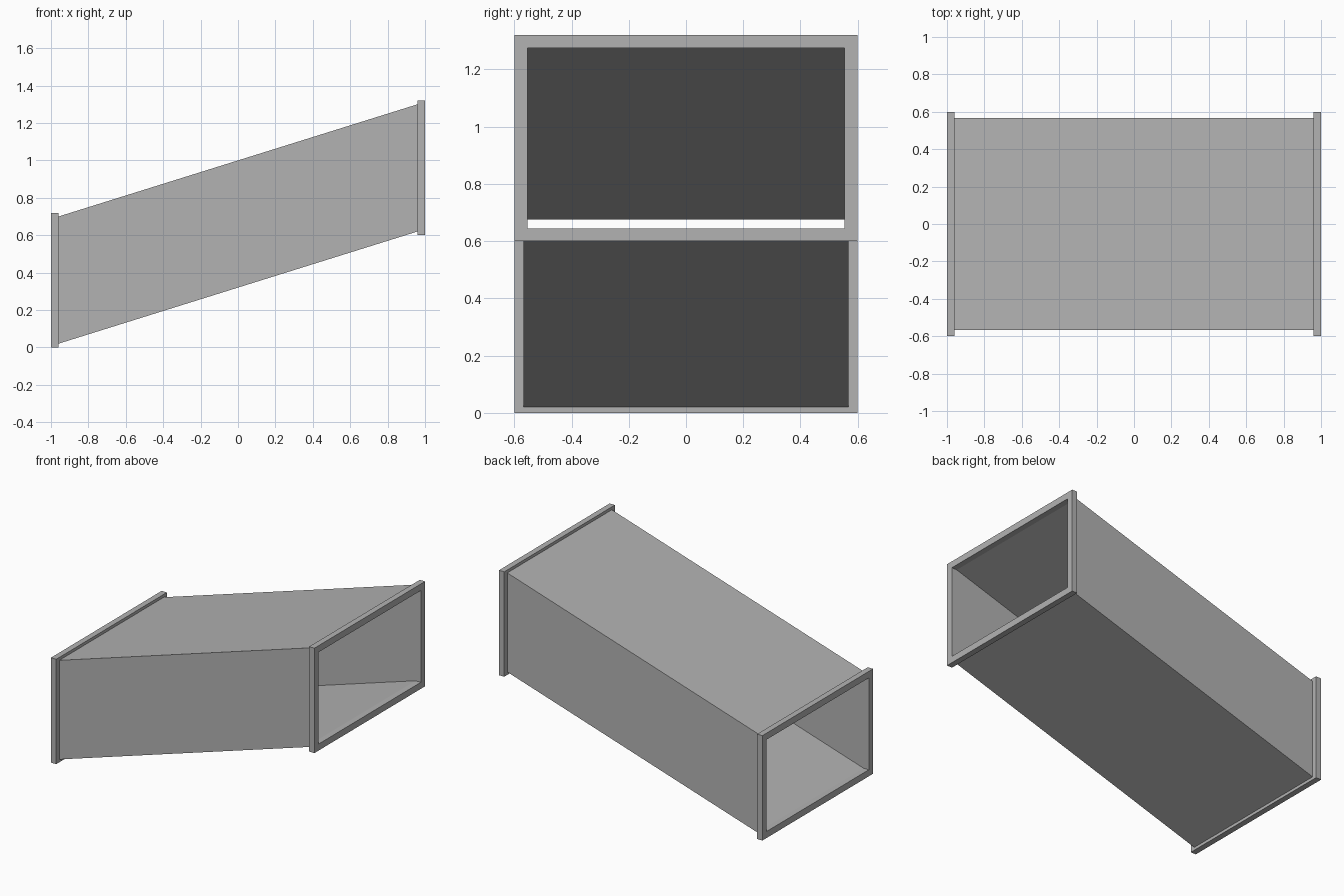
import bpy

default = bpy.data.objects.get("Cube")
if default:
    bpy.data.objects.remove(default, do_unlink=True)

# Bare sheet metal
metal = bpy.data.materials.new("sheet_metal_grey")
metal.use_nodes = True
grey = (0.45, 0.45, 0.45, 1)
metal.diffuse_color = grey
metal.node_tree.nodes["Principled BSDF"].inputs["Base Color"].default_value = grey

RISE = 0.6          # height gained from one end to the other
END = 0.96          # inner face of each flange
LOW, HIGH = 0.36, 0.36 + RISE   # opening centre heights
HOLE = (0.554, 0.315)           # half width and half height of the opening


def ring(x, z, half):
    """Rectangular loop across the duct."""
    w, h = half
    return [(x, sy * w, z + sz * h)
            for sy, sz in ((-1, -1), (1, -1), (1, 1), (-1, 1))]


def tube(name, x0, z0, x1, z1, outer):
    """Open rectangular tube with wall thickness between two upright ends."""
    loops = [ring(x0, z0, outer), ring(x1, z1, outer),
             ring(x1, z1, HOLE), ring(x0, z0, HOLE)]
    verts = [p for loop in loops for p in loop]
    faces = []
    for a in range(4):
        b = (a + 1) % 4
        for i in range(4):
            j = (i + 1) % 4
            faces.append((a * 4 + i, a * 4 + j, b * 4 + j, b * 4 + i))
    mesh = bpy.data.meshes.new(name)
    mesh.from_pydata(verts, [], [f[::-1] for f in faces])
    mesh.materials.append(metal)
    obj = bpy.data.objects.new(name, mesh)
    bpy.context.collection.objects.link(obj)
    return obj


# Sloping duct with vertical ends
tube("duct_body", -END, LOW, END, HIGH, (0.567, 0.34))

# Upright flange frames
tube("lower_flange", -1, LOW, -END, LOW, (0.6, 0.36))
tube("upper_flange", END, HIGH, 1, HIGH, (0.6, 0.36))
